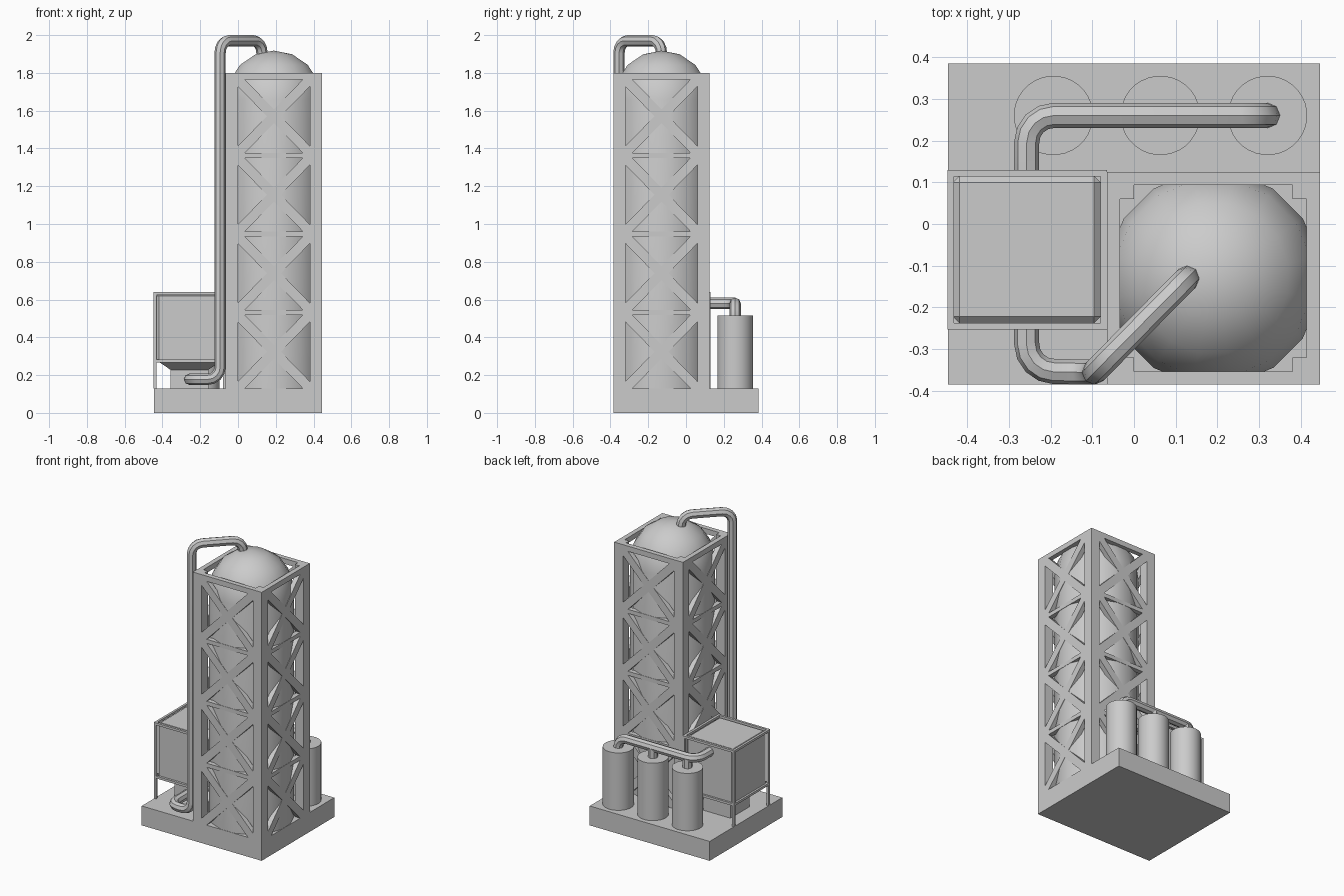
import bpy, bmesh, math
from mathutils import Vector, Matrix

if "Cube" in bpy.data.objects:
    bpy.data.objects.remove(bpy.data.objects["Cube"])

def finish(bm, name, smooth=False):
    bmesh.ops.recalc_face_normals(bm, faces=bm.faces)
    me = bpy.data.meshes.new(name)
    bm.to_mesh(me)
    bm.free()
    ob = bpy.data.objects.new(name, me)
    bpy.context.collection.objects.link(ob)
    if smooth:
        shade(ob)
    return ob

def shade(ob):
    bpy.ops.object.select_all(action='DESELECT')
    ob.select_set(True)
    bpy.context.view_layer.objects.active = ob
    bpy.ops.object.shade_smooth_by_angle(angle=math.radians(30))

def add_box(bm, x0, x1, y0, y1, z0, z1):
    m = Matrix.Translation(((x0 + x1) / 2, (y0 + y1) / 2, (z0 + z1) / 2)) @ \
        Matrix.Diagonal((x1 - x0, y1 - y0, z1 - z0, 1))
    return bmesh.ops.create_cube(bm, size=1, matrix=m)

def box(name, *dims):
    bm = bmesh.new()
    add_box(bm, *dims)
    return finish(bm, name)

def lathe(name, profile, cx, cy, sides):
    """Surface of revolution with a half-step turn so a flat faces front."""
    bm = bmesh.new()
    step = 2 * math.pi / sides
    pts = [bm.verts.new((r * math.cos(step / 2), r * math.sin(step / 2), z)) for r, z in profile]
    edges = [bm.edges.new(p) for p in zip(pts, pts[1:])]
    bmesh.ops.spin(bm, geom=pts + edges, cent=(0, 0, 0), axis=(0, 0, 1),
                   angle=2 * math.pi, steps=sides)
    bmesh.ops.remove_doubles(bm, verts=bm.verts, dist=1e-4)
    bmesh.ops.translate(bm, verts=bm.verts, vec=(cx, cy, 0))
    return finish(bm, name, True)

def pipe(name, points, radius=0.03, bend=0.065):
    """Eight-sided pipe along a path with rounded corners."""
    pts = [Vector(p) for p in points]
    path = [pts[0]]
    for a, b, c in zip(pts, pts[1:], pts[2:]):
        p, q = b + (a - b).normalized() * bend, b + (c - b).normalized() * bend
        for i in range(5):
            t = i / 4 * math.pi / 2
            path.append(b + (p - b) * (1 - math.sin(t)) + (q - b) * (1 - math.cos(t)))
    path.append(pts[-1])
    cu = bpy.data.curves.new(name, 'CURVE')
    cu.dimensions = '3D'
    cu.bevel_depth, cu.bevel_resolution, cu.use_fill_caps = radius, 2, True
    sp = cu.splines.new('POLY')
    sp.points.add(len(path) - 1)
    for s, p in zip(sp.points, path):
        s.co = (*p, 1)
    ob = bpy.data.objects.new(name, cu)
    bpy.context.collection.objects.link(ob)
    bpy.ops.object.select_all(action='DESELECT')
    ob.select_set(True)
    bpy.context.view_layer.objects.active = ob
    bpy.ops.object.convert(target='MESH')
    shade(bpy.context.view_layer.objects.active)

# Base slab
box("base", -0.445, 0.445, -0.385, 0.385, 0, 0.13)

# Tall vessel with domed top
CX, CY, R = 0.19, -0.13, 0.258
dome = [(R * math.cos(a), 1.66 + R * math.sin(a)) for a in (i * math.pi / 8 for i in range(5))]
lathe("vessel", [(R, 0.125)] + dome, CX, CY, 16)

# Truss tower: corner posts
H, POST, T = 0.255, 0.065, 0.032
bm = bmesh.new()
for sx in (-1, 1):
    for sy in (-1, 1):
        px, py = CX + sx * (H - POST / 2), CY + sy * (H - POST / 2)
        add_box(bm, px - POST / 2, px + POST / 2, py - POST / 2, py + POST / 2, 0.13, 1.8)
finish(bm, "tower_posts")

# Truss tower: crossed braces and rails on all four sides
w, h, c = 2 * (H - POST), 0.388, 0.037
cross = [(0, 0), (c, 0), (w/2, h/2 - c), (w - c, 0), (w, 0), (w, c), (w/2 + c, h/2), (w, h - c),
         (w, h), (w - c, h), (w/2, h/2 + c), (c, h), (0, h), (0, h - c), (w/2 - c, h/2), (0, c)]
for k, side in enumerate(("front", "right", "back", "left")):
    bm = bmesh.new()
    for i in range(4):
        z = 0.13 + i * 0.4155
        f = bm.faces.new([bm.verts.new((x - w / 2, -H, z + y)) for x, y in cross])
        new = bmesh.ops.extrude_face_region(bm, geom=[f], use_keep_orig=True)
        bmesh.ops.translate(bm, vec=(0, T, 0),
                            verts=[v for v in new['geom'] if isinstance(v, bmesh.types.BMVert)])
        add_box(bm, -w / 2, w / 2, -H, -H + T, z + h, 1.8 if i == 3 else z + 0.4155)
    bmesh.ops.transform(bm, verts=bm.verts, matrix=Matrix.Translation((CX, CY, 0)) @
                        Matrix.Rotation(k * math.pi / 2, 4, 'Z'))
    finish(bm, "tower_braces_" + side)

# Process cabinet with chamfered edges
bm = bmesh.new()
add_box(bm, -0.434, -0.08, -0.238, 0.116, 0.267, 0.634)
bmesh.ops.bevel(bm, geom=bm.edges[:], offset=0.016, segments=1, affect='EDGES')
finish(bm, "cabinet")

# Cabinet edge frame and legs
x0, x1, y0, y1, b = -0.447, -0.065, -0.253, 0.129, 0.0155
bm = bmesh.new()
for xa in (x0, x1 - b):
    for ya in (y0, y1 - b):
        add_box(bm, xa, xa + b, ya, ya + b, 0.13, 0.64)
for z in (0.268, 0.64 - b):
    for ya in (y0, y1 - b):
        add_box(bm, x0 + b, x1 - b, ya, ya + b, z, z + b)
    for xa in (x0, x1 - b):
        add_box(bm, xa, xa + b, y0 + b, y1 - b, z, z + b)
finish(bm, "cabinet_frame")

# Hopper and plinth under the cabinet
bm = bmesh.new()
bmesh.ops.create_cone(bm, cap_ends=True, segments=4, radius1=0.1 * 2 ** .5, radius2=0.165 * 2 ** .5,
                      depth=0.044, matrix=Matrix.Translation((-0.257, -0.061, 0.25)) @
                      Matrix.Rotation(math.pi / 4, 4, 'Z'))
finish(bm, "cabinet_hopper")
box("cabinet_plinth", -0.357, -0.157, -0.161, 0.039, 0.13, 0.229)

# Three tanks in a row along the back
for i, x in enumerate((-0.193, 0.063, 0.32)):
    lathe("tank_%d" % (i + 1), [(0, 0.13), (0.095, 0.13), (0.095, 0.515), (0, 0.515)], x, 0.26, 32)
    if i < 2:
        pipe("tank_stub_%d" % (i + 1), [(x, 0.26, 0.5), (x, 0.26, 0.58)])

# Pipework: vessel top to cabinet, cabinet to tanks
pipe("vessel_pipe", [(0.127, -0.13, 1.86), (0.127, -0.13, 1.97), (-0.095, -0.355, 1.97),
                     (-0.095, -0.355, 0.178), (-0.257, -0.352, 0.178), (-0.257, -0.12, 0.178)])
pipe("tank_pipe", [(-0.257, 0.1, 0.58), (-0.257, 0.26, 0.58), (0.32, 0.26, 0.58),
                   (0.32, 0.26, 0.5)])
